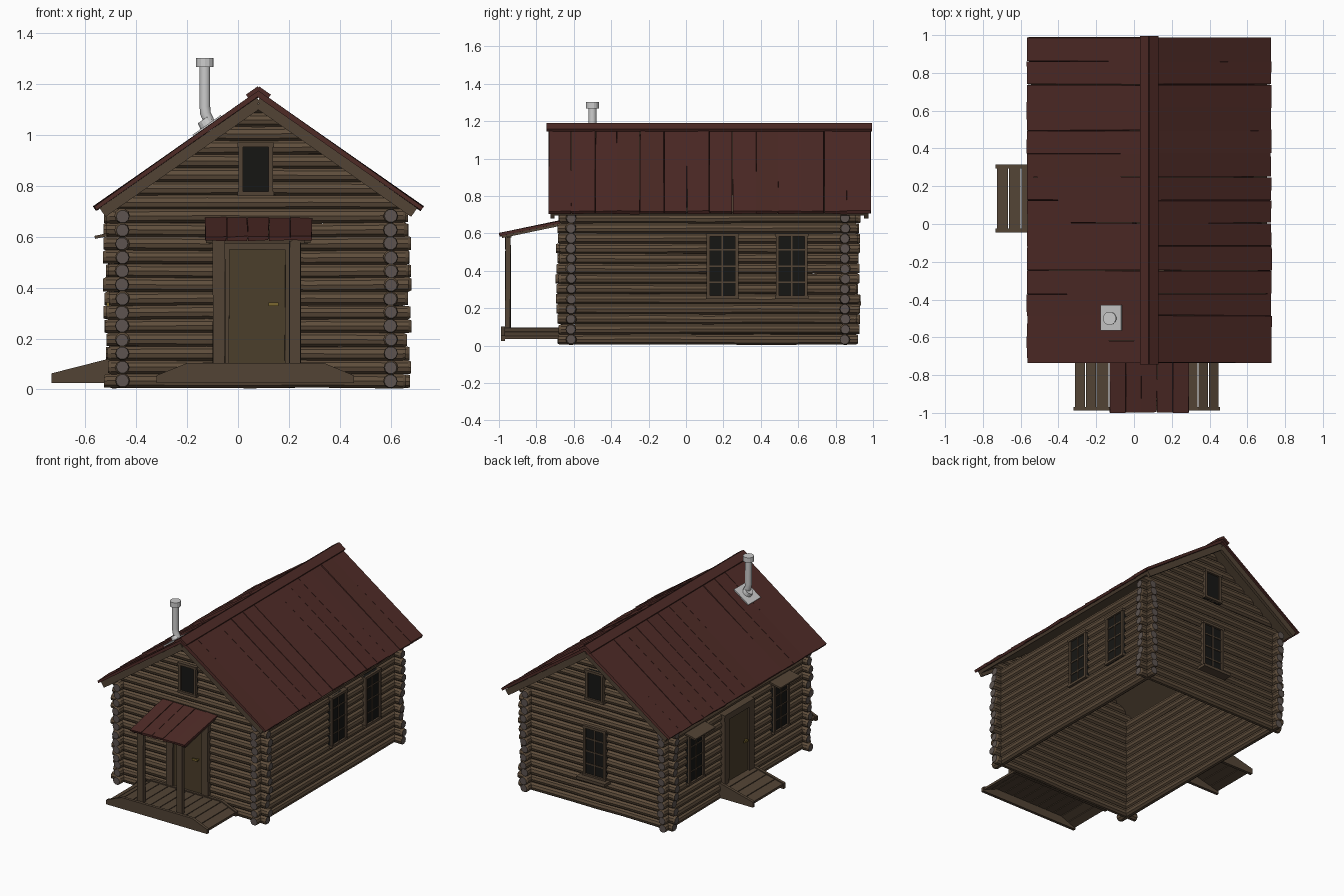
import bpy, bmesh, math, random
from mathutils import Matrix, Vector

if "Cube" in bpy.data.objects:
    bpy.data.objects.remove(bpy.data.objects["Cube"])

random.seed(4)
T, R = Matrix.Translation, Matrix.Rotation
I = Matrix.Identity(4)


def mat(name, c):
    m = bpy.data.materials.new(name)
    m.diffuse_color = (*c, 1)
    m.use_nodes = True
    m.node_tree.nodes["Principled BSDF"].inputs["Base Color"].default_value = m.diffuse_color
    return m


LOG = mat("log_wood", (0.115, 0.076, 0.045))
END = mat("log_end", (0.11, 0.088, 0.08))
TRIM = mat("trim_wood", (0.085, 0.057, 0.035))
DOOR = mat("door_wood", (0.07, 0.048, 0.024))
RED = mat("red_roof", (0.075, 0.023, 0.019))
GLASS = mat("dark_glass", (0.008, 0.008, 0.007))
BRASS = mat("brass", (0.2, 0.14, 0.03))


def finish(bm, name, *mats):
    bmesh.ops.recalc_face_normals(bm, faces=bm.faces[:])
    me = bpy.data.meshes.new(name)
    bm.to_mesh(me)
    bm.free()
    for m in mats:
        me.materials.append(m)
    ob = bpy.data.objects.new(name, me)
    bpy.context.collection.objects.link(ob)
    return ob


def box(bm, lo, hi, M=I, jit=0.0):
    lo, hi = Vector(lo), Vector(hi)
    vs = bmesh.ops.create_cube(bm, size=1)["verts"]
    for v in vs:
        p = (lo + hi) / 2 + Vector(a * b for a, b in zip(v.co, hi - lo))
        v.co = M @ (p + Vector(random.uniform(-jit, jit) for _ in range(3)))


def boxes(name, m, items, M=I, jit=0.0):
    bm = bmesh.new()
    for lo, hi in items:
        box(bm, lo, hi, M, jit)
    return finish(bm, name, m)


def log(bm, a, b, M, r=0.029, rings=7, sides=10):
    # rough log along local x from a to b
    prev, first = None, None
    for k in range(rings):
        x = a + (b - a) * k / (rings - 1)
        if k == 1: x = a + 0.012
        if k == rings - 2: x = b - 0.012
        rr = r * random.uniform(0.95, 1.05) * (0.86 if k in (0, rings - 1) else 1)
        dy, dz = random.uniform(-.002, .002), random.uniform(-.002, .002)
        ring = [bm.verts.new(M @ Vector((x, dy + rr * math.cos(t * math.tau / sides),
                dz + rr * math.sin(t * math.tau / sides)))) for t in range(sides)]
        if prev:
            for t in range(sides):
                bm.faces.new((prev[t], prev[t - 1], ring[t - 1], ring[t]))
        first, prev = first or ring, ring
    for cap in (first, prev):
        bm.faces.new(cap).material_index = 1


# Log walls and clipped gables
CX, PITCH, Z0 = 0.08, 0.054, 0.033
j = lambda: random.uniform(-0.013, 0.013)
for side, y in (("front", -0.615), ("back", 0.85)):
    bm = bmesh.new()
    for i in range(13):
        log(bm, -0.52 + j(), 0.67 + j(), T((0, y, Z0 + i * PITCH)))
    finish(bm, side + "_wall_logs", LOG, END)
    bm = bmesh.new()
    for i in range(13, 21):
        log(bm, -0.52, 0.68, T((0, y, Z0 + i * PITCH)))
    for s in (-1, 1):
        bmesh.ops.bisect_plane(bm, geom=bm.verts[:] + bm.edges[:] + bm.faces[:],
                               plane_co=(CX, 0, 1.125), plane_no=(0.7 * s, 0, 1), clear_outer=True)
    finish(bm, side + "_gable_logs", LOG, END)
for side, x in (("left", -0.455), ("right", 0.60)):
    bm = bmesh.new()
    for i in range(13):
        log(bm, -0.685 + j(), 0.92 + j(), T((x, 0, Z0 + i * PITCH)) @ R(math.pi / 2, 4, "Z"))
    finish(bm, side + "_wall_logs", LOG, END)

# Roof: brown underside, red boards, ridge cap
SL = T((CX, 0, 1.172)) @ R(math.radians(35), 4, "Y")
MIR = T((CX, 0, 0)) @ Matrix.Scale(-1, 4, (1, 0, 0)) @ T((-CX, 0, 0))
for side, M in (("right", SL), ("left", MIR @ SL)):
    boxes(side + "_roof_underside", TRIM, [((0.02, -0.72, -0.038), (0.775, 0.97, -0.018))], M)
    boxes(side + "_rake_boards", TRIM, [((0.03, y, -0.06), (0.775, y + 0.022, -0.018))
                                        for y in (-0.725, 0.953)], M)
    ys = [-0.735] + [-0.735 + 1.72 * k / 14 + random.uniform(-.006, .006) for k in range(1, 14)] + [0.988]
    boxes(side + "_roof_boards", RED, [((0, ys[k] + .001, -0.018), (0.79, ys[k + 1] - .001, 0.0))
                                       for k in range(14)], M, 0.003)
    boxes(side + "_ridge_cap", RED, [((-0.008, -0.745, 0), (0.048, 0.995, 0.017))], M)

# Wall frames: local x along the wall, -y outward
FRONT = T((CX, -0.64, 0))
RIGHT = T((0.625, 0, 0)) @ R(math.pi / 2, 4, "Z")
BACK = T((CX, 0.875, 0)) @ R(math.pi, 4, "Z")
LEFT = T((-0.48, 0, 0)) @ R(-math.pi / 2, 4, "Z")


def window(name, M, u, z0, z1, w=0.17, rows=4, cols=2):
    a, b, f = u - w / 2, u + w / 2, 0.017
    boxes(name + "_glass", GLASS, [((a, -0.008, z0), (b, 0.02, z1))], M)
    boxes(name + "_frame", TRIM, [((a, -0.02, z0), (a + f, 0.02, z1)), ((b - f, -0.02, z0), (b, 0.02, z1)),
          ((a - .004, -0.022, z1 - f), (b + .004, 0.02, z1)), ((a - .004, -0.022, z0), (b + .004, 0.02, z0 + f))], M)
    bars = [((a, -0.013, z0 + (z1 - z0) * k / rows - .004), (b, 0, z0 + (z1 - z0) * k / rows + .004))
            for k in range(1, rows)]
    bars += [((a + w * k / cols - .004, -0.014, z0), (a + w * k / cols + .004, 0, z1)) for k in range(1, cols)]
    if bars:
        boxes(name + "_bars", TRIM, bars, M)


def door(name, M, u):
    boxes(name, DOOR, [((u - 0.125, -0.014, 0.10), (u + 0.115, 0.02, 0.56))], M, 0.003)
    boxes(name + "_frame", TRIM, [((u - 0.165, -0.026, 0.09), (u - 0.115, 0.02, 0.57)),
          ((u + 0.105, -0.026, 0.09), (u + 0.155, 0.02, 0.57)),
          ((u - 0.17, -0.028, 0.55), (u + 0.16, 0.02, 0.595))], M, 0.003)
    boxes(name + "_handle", BRASS, [((u + 0.04, -0.036, 0.328), (u + 0.08, -0.026, 0.342)),
          ((u + 0.068, -0.03, 0.33), (u + 0.078, -0.01, 0.34))], M)


window("right_window_1", RIGHT, 0.195, 0.25, 0.60)
window("right_window_2", RIGHT, 0.565, 0.25, 0.60)
window("front_gable_window", FRONT, -0.01, 0.76, 0.97, 0.135, 1, 1)
window("back_gable_window", BACK, 0, 0.76, 0.97, 0.135, 1, 1)
window("back_window", BACK, 0, 0.23, 0.58)
boxes("back_window_sill", TRIM, [((-0.11, -0.06, 0.215), (0.11, 0.02, 0.235))], BACK)
for n, u in (("left_window_1", 0.34), ("left_window_2", -0.59)):
    window(n, LEFT, u, 0.25, 0.59)
    boxes(n + "_awning", TRIM, [((u - 0.11, -0.085, -0.006), (u + 0.11, 0.02, 0.006))],
          LEFT @ T((0, 0, 0.615)) @ R(math.radians(12), 4, "X"))
door("front_door", FRONT, 0)
door("left_door", LEFT, -0.13)

# Front canopy on two posts
CAN = T((0, -0.655, 0.668)) @ R(math.atan2(0.07, 0.335), 4, "X")
boxes("canopy_boards", RED, [((-0.13 + .084 * k + .001, -0.35, -0.012), (-0.13 + .084 * (k + 1) - .001, 0.02, 0.004))
                             for k in range(5)], CAN, 0.003)
boxes("canopy_beams", TRIM, [((-0.125, -0.34, -0.024), (-0.10, 0, -0.01)), ((0.26, -0.34, -0.024), (0.285, 0, -0.01)),
                             ((-0.115, -0.315, -0.03), (0.275, -0.29, -0.01))], CAN)
boxes("canopy_posts", TRIM, [((x - .023, -0.965, 0.09), (x + .023, -0.938, 0.585)) for x in (-0.075, 0.225)],
      I, 0.003)


def slab(bm, pts, y0, y1):
    # x-z outline extruded along y
    rings = [[bm.verts.new((x, y, z)) for x, z in pts] for y in (y0, y1)]
    n = len(pts)
    bm.faces.new(rings[0])
    bm.faces.new(rings[1])
    for k in range(n):
        bm.faces.new((rings[0][k - 1], rings[0][k], rings[1][k], rings[1][k - 1]))


def deck(name, outline, tops, ys):
    # edge boards with spaced planks following the top line
    bm = bmesh.new()
    for y in ys:
        slab(bm, outline, y - 0.01, y + 0.01)
    finish(bm, name + "_edges", TRIM)
    bm = bmesh.new()
    for (xa, za), (xb, zb), n in tops:
        for k in range(n):
            p, q = (k + .04) / n, (k + .96) / n
            A = (xa + (xb - xa) * p, za + (zb - za) * p)
            B = (xa + (xb - xa) * q, za + (zb - za) * q)
            slab(bm, [A, B, (B[0], B[1] - .016), (A[0], A[1] - .016)], ys[0] + .004, ys[-1] - .004)
    finish(bm, name + "_planks", TRIM)


# Porches with ramps
deck("front_porch", [(-0.32, .025), (0.455, .025), (0.455, .055), (0.34, .103), (-0.20, .103), (-0.32, .055)],
     [((-0.315, .05), (-0.20, .096), 2), ((-0.20, .096), (0.34, .096), 8), ((0.34, .096), (0.45, .05), 2)],
     (-0.978, -0.66))
deck("left_porch", [(-0.733, .025), (-0.47, .025), (-0.47, .13), (-0.733, .063)],
     [((-0.728, .058), (-0.47, .122), 4)], (-0.034, 0.304))

# Stove pipe
cu = bpy.data.curves.new("stove_pipe", "CURVE")
cu.dimensions = "3D"
cu.bevel_depth, cu.bevel_resolution, cu.use_fill_caps = 0.022, 3, True
sp = cu.splines.new("POLY")
path = [(-0.10, 1.01), (-0.112, 1.05), (-0.128, 1.085), (-0.13, 1.11), (-0.13, 1.28)]
sp.points.add(len(path) - 1)
for p, (x, z) in zip(sp.points, path):
    p.co = (x, -0.5, z, 1)
bpy.context.collection.objects.link(bpy.data.objects.new("stove_pipe", cu))
bm = bmesh.new()
bmesh.ops.create_cone(bm, cap_ends=True, segments=14, radius1=0.035, radius2=0.035, depth=0.035,
                      matrix=T((-0.13, -0.5, 1.284)))
finish(bm, "pipe_cap")
bm = bmesh.new()
box(bm, (0.175, -0.565, 0.0), (0.31, -0.43, 0.008), MIR @ SL)
bmesh.ops.create_cone(bm, cap_ends=True, segments=14, radius1=0.034, radius2=0.028, depth=0.03,
                      matrix=MIR @ SL @ T((0.24, -0.5, 0.018)))
finish(bm, "pipe_flashing")
